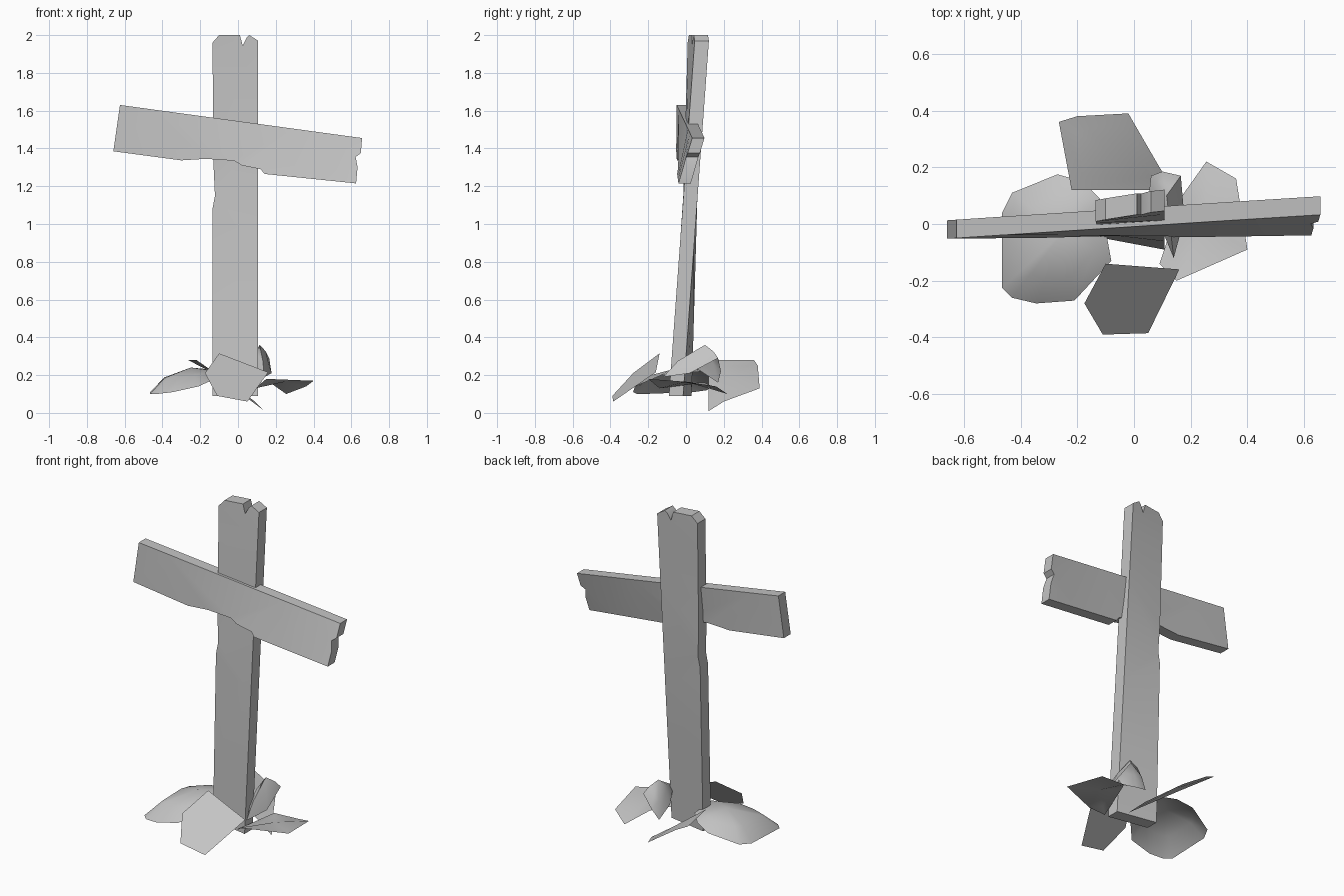
import bpy, bmesh, math
from mathutils import Vector

cube = bpy.data.objects.get("Cube")
if cube:
    bpy.data.objects.remove(cube)

grey = bpy.data.materials.new("weathered grey")
grey.use_nodes = True
tone = (0.55, 0.55, 0.55, 1)
grey.diffuse_color = tone
grey.node_tree.nodes["Principled BSDF"].inputs["Base Color"].default_value = tone


def finish(bm, name, angle):
    mesh = bpy.data.meshes.new(name)
    bm.to_mesh(mesh)
    bm.free()
    mesh.materials.append(grey)
    obj = bpy.data.objects.new(name, mesh)
    bpy.context.collection.objects.link(obj)
    bpy.ops.object.select_all(action='DESELECT')
    obj.select_set(True)
    bpy.context.view_layer.objects.active = obj
    bpy.ops.object.shade_smooth_by_angle(angle=math.radians(angle))


def board(name, outline, thickness, axis, cuts, front):
    """Extrude an x-z outline, slice it along its length, then warp it in y."""
    bm = bmesh.new()
    face = bm.faces.new([bm.verts.new((x, 0, z)) for x, z in outline])
    new = bmesh.ops.extrude_face_region(bm, geom=[face])["geom"]
    for v in new:
        if isinstance(v, bmesh.types.BMVert):
            v.co.y = thickness
    for c in cuts:
        bmesh.ops.bisect_plane(bm, geom=bm.verts[:] + bm.edges[:] + bm.faces[:],
                               plane_co=Vector(axis) * c, plane_no=axis)
    for v in bm.verts:
        v.co.y += front(v.co.x, v.co.z)
    bmesh.ops.triangulate(bm, faces=[f for f in bm.faces if len(f.verts) > 4])
    bmesh.ops.recalc_face_normals(bm, faces=bm.faces)
    finish(bm, name, 25)


def shard(name, rim, peak=None, lift=0.35):
    """A thin sheet; with a peak it is domed through a middle ring."""
    bm = bmesh.new()
    verts = [bm.verts.new(p) for p in rim]
    if peak:
        top = bm.verts.new(peak)
        ring = []
        for v in verts:
            co = v.co.lerp(top.co, 0.35)
            co.z = v.co.z + (top.co.z - v.co.z) * lift
            ring.append(bm.verts.new(co))
        for i in range(len(verts)):
            j = (i + 1) % len(verts)
            bm.faces.new((verts[i], verts[j], ring[j], ring[i]))
            bm.faces.new((ring[i], ring[j], top))
    else:
        bm.faces.new(verts)
    bmesh.ops.recalc_face_normals(bm, faces=bm.faces)
    if sum(f.normal.z for f in bm.faces) < 0:
        bmesh.ops.reverse_faces(bm, faces=bm.faces)
    finish(bm, name, 60)


# Leaning, twisted upright with a split top and a chipped edge
def post_front(x, z):
    t = (z - 0.09) / 1.91
    left = -0.045 + 0.055 * t
    right = -0.09 + 0.138 * t
    return left + (right - left) * (x + 0.135) / 0.24


board("upright_plank",
      [(-0.135, 0.09), (0.107, 0.09), (0.107, 1.97), (0.06, 2.0), (0.045, 1.985),
       (0.025, 1.945), (0.01, 2.0), (-0.10, 2.0), (-0.135, 1.96), (-0.13, 1.32),
       (-0.122, 1.15), (-0.135, 1.08)],
      0.075, (0, 0, 1), [0.5, 0.9, 1.5, 1.8, 1.94], post_front)


# Sloping crosspiece, upright at one end and tipped back at the other
def cross_front(x, z):
    t = (x + 0.66) / 1.315
    height = (z - (1.39 - 0.17 * t)) / 0.24
    return -0.052 + t * (0.015 + 0.071 * height)


board("cross_plank",
      [(-0.66, 1.385), (-0.30, 1.337), (-0.17, 1.345), (-0.02, 1.335), (0.02, 1.31),
       (0.12, 1.29), (0.14, 1.265), (0.625, 1.215), (0.633, 1.30), (0.623, 1.355),
       (0.65, 1.375), (0.657, 1.455), (-0.625, 1.63)],
      0.065, (1, 0, 0), [-0.45, 0.3, 0.45], cross_front)

# Shards scattered around the foot
shard("left_shard",
      [(-0.27, 0.175, 0.17), (-0.43, 0.11, 0.12), (-0.465, 0.04, 0.11),
       (-0.465, -0.225, 0.10), (-0.43, -0.26, 0.10), (-0.345, -0.28, 0.11),
       (-0.21, -0.27, 0.14), (-0.08, -0.13, 0.20), (-0.12, 0.09, 0.22),
       (-0.18, 0.15, 0.20)], (-0.25, -0.03, 0.24), 0.6)
shard("back_shard",
      [(-0.265, 0.36, 0.28), (-0.22, 0.12, 0.28), (0.14, 0.12, 0.01),
       (0.09, 0.20, 0.06), (-0.02, 0.39, 0.13), (-0.20, 0.38, 0.25)],
      (-0.09, 0.25, 0.19))
shard("right_shard",
      [(0.255, 0.22, 0.10), (0.36, 0.16, 0.14), (0.40, -0.09, 0.17),
       (0.15, -0.20, 0.18), (0.09, -0.14, 0.13), (0.17, 0.10, 0.16)],
      (0.25, 0.0, 0.165))
shard("front_shard",
      [(-0.10, -0.14, 0.315), (0.16, -0.16, 0.215), (0.05, -0.385, 0.06),
       (-0.11, -0.39, 0.09), (-0.175, -0.28, 0.21)])
shard("small_shard",
      [(0.06, 0.17, 0.16), (0.05, 0.08, 0.22), (0.09, 0.0, 0.26),
       (0.14, -0.12, 0.19), (0.178, 0.02, 0.21), (0.165, 0.17, 0.29),
       (0.10, 0.185, 0.22)], (0.115, 0.10, 0.36), 0.5)
